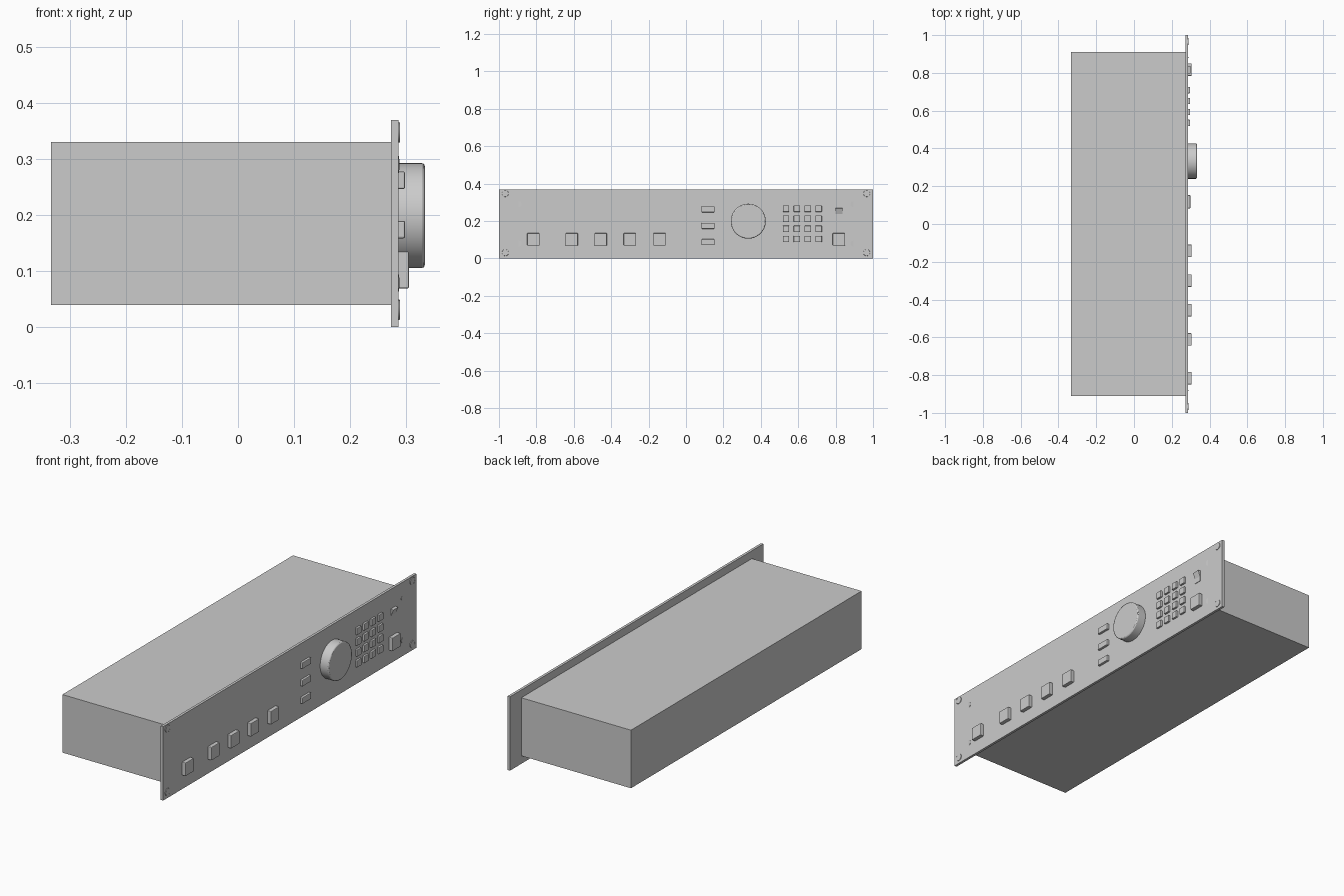
import bpy, bmesh
from math import radians, pi
from mathutils import Matrix, Vector

if "Cube" in bpy.data.objects:
    bpy.data.objects.remove(bpy.data.objects["Cube"])

FACE = 0.286  # x of the front surface of the faceplate


def finish(name, bm, bevel=0.0, smooth=False):
    bmesh.ops.recalc_face_normals(bm, faces=bm.faces)
    mesh = bpy.data.meshes.new(name)
    bm.to_mesh(mesh)
    bm.free()
    ob = bpy.data.objects.new(name, mesh)
    bpy.context.collection.objects.link(ob)
    if bevel:
        mod = ob.modifiers.new("soft_edges", 'BEVEL')
        mod.width = bevel
        mod.segments = 2
        mod.limit_method = 'ANGLE'
        mod.angle_limit = radians(40)
    if smooth:
        bpy.ops.object.select_all(action='DESELECT')
        ob.select_set(True)
        bpy.context.view_layer.objects.active = ob
        bpy.ops.object.shade_smooth_by_angle(angle=radians(35))
    return ob


def box(name, lo, hi, bevel=0.0):
    lo, hi = Vector(lo), Vector(hi)
    bm = bmesh.new()
    bmesh.ops.create_cube(bm, size=1, matrix=Matrix.Translation((lo + hi) / 2)
                          @ Matrix.Diagonal((*(hi - lo), 1)))
    return finish(name, bm, bevel)


def button(name, y, z, w, h, x_end, bevel=0.003):
    return box(name, (FACE - 0.004, y - w / 2, z - h / 2),
               (x_end, y + w / 2, z + h / 2), bevel)


def disc(name, x0, x1, y, z, r, segs, bevel=0.0, tilt=0.0):
    bm = bmesh.new()
    bmesh.ops.create_cone(bm, cap_ends=True, segments=segs, radius1=r, radius2=r, depth=x1 - x0,
                          matrix=Matrix.Translation(((x0 + x1) / 2, y, z))
                          @ Matrix.Rotation(tilt, 4, 'Z') @ Matrix.Rotation(pi / 2, 4, 'Y'))
    return finish(name, bm, bevel, True)


# Case and faceplate
box("case", (-0.333, -0.91, 0.04), (0.274, 0.91, 0.33))
box("faceplate", (0.273, -1, 0), (FACE, 1, 0.369))

# Large square buttons along the lower edge
for i, y in enumerate((-0.816, -0.611, -0.456, -0.3, -0.142, 0.817)):
    button(f"square_button_{i}", y, 0.102, 0.066, 0.066, 0.305)

# Column of wide buttons beside the dial
for i, z in enumerate((0.087, 0.174, 0.262)):
    button(f"wide_button_{i}", 0.118, z, 0.07, 0.031, 0.298)

# 4 x 4 keypad
for r in range(4):
    for c in range(4):
        button(f"key_{r}_{c}", 0.535 + 0.058 * c, 0.104 + 0.054 * r, 0.034, 0.034, 0.296, 0.002)

# Dial
disc("dial", FACE - 0.004, 0.333, 0.333, 0.199, 0.0935, 64, 0.005)

# Rocker switch: wedge profile with the upper half standing out
bm = bmesh.new()
profile = [(0.28, 0.213), (0.288, 0.213), (0.288, 0.238), (0.299, 0.268), (0.28, 0.272)]
f = bm.faces.new([bm.verts.new((x, 0.798, z)) for x, z in profile])
ext = bmesh.ops.extrude_face_region(bm, geom=[f])
bmesh.ops.translate(bm, vec=(0, 0.038, 0),
                    verts=[v for v in ext["geom"] if isinstance(v, bmesh.types.BMVert)])
finish("rocker_switch", bm)

# Corner screws and small, partly sunken inner screws
for side in (-1, 1):
    for row, (z_out, z_in) in enumerate(((0.031, 0.079), (0.347, 0.29))):
        tag = f"{'left' if side < 0 else 'right'}_{row}"
        disc(f"corner_screw_{tag}", 0.28, 0.289, side * 0.966, z_out, 0.018, 24, 0.0015)
        disc(f"inner_screw_{tag}", 0.281, 0.286, side * 0.895, z_in, 0.016, 20, 0, side * 0.12)
